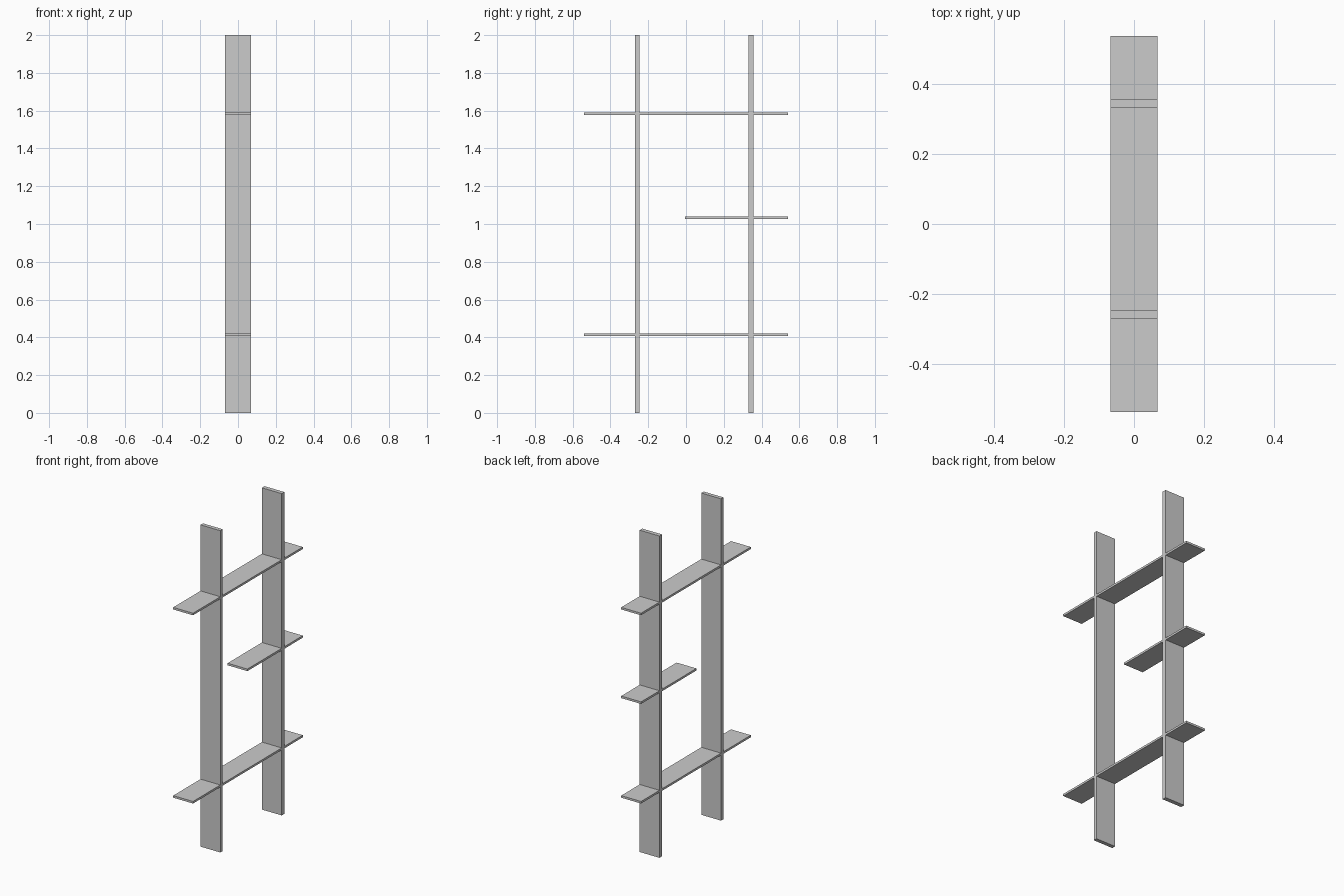
import bpy, bmesh

if "Cube" in bpy.data.objects:
    bpy.data.objects.remove(bpy.data.objects["Cube"])

HALF_DEPTH = 0.068      # half the board depth along x
END = 0.539             # shelf ends along y
SHELF_T = 0.013

# (name, y min, y max)
POSTS = [("left_post", -0.271, -0.247), ("right_post", 0.332, 0.358)]
# (name, centre height, y start, y end)
SHELVES = [("lower_shelf", 0.413, -END, END),
           ("middle_shelf", 1.032, -0.005, END),
           ("upper_shelf", 1.583, -END, END)]


def slotted_board(name, start, end, low, high, slots, side, upright):
    """Board running start..end, low..high thick, with half-depth slots cut from one edge."""
    edge = side * HALF_DEPTH
    outline = [(-edge, start), (edge, start)]
    for a, b in slots:
        outline += [(edge, a), (0, a), (0, b), (edge, b)]
    outline += [(edge, end), (-edge, end)]

    def place(x, along, across):
        return (x, across, along) if upright else (x, along, across)

    bm = bmesh.new()
    face = bm.faces.new([bm.verts.new(place(x, s, low)) for x, s in outline])
    extruded = bmesh.ops.extrude_face_region(bm, geom=[face])
    moved = [v for v in extruded["geom"] if isinstance(v, bmesh.types.BMVert)]
    bmesh.ops.translate(bm, verts=moved, vec=place(0, 0, high - low))
    if not face.is_valid or len(bm.faces) == len(outline) + 1:
        # close the starting side if the extrusion consumed it
        bm.verts.ensure_lookup_table()
        bmesh.ops.holes_fill(bm, edges=[e for e in bm.edges if e.is_boundary], sides=0)
    bmesh.ops.recalc_face_normals(bm, faces=bm.faces)
    mesh = bpy.data.meshes.new(name)
    bm.to_mesh(mesh)
    bm.free()
    obj = bpy.data.objects.new(name, mesh)
    bpy.context.collection.objects.link(obj)
    return obj


# Upright posts, slotted where shelves pass through
for name, y0, y1 in POSTS:
    slots = [(z - SHELF_T / 2, z + SHELF_T / 2)
             for _, z, a, b in SHELVES if a < y0 and y1 < b]
    slotted_board(name, 0, 2, y0, y1, slots, 1, True)

# Shelves, slotted from the opposite edge to interlock with the posts
for name, z, a, b in SHELVES:
    slots = [(y0, y1) for _, y0, y1 in POSTS if a < y0 and y1 < b]
    slotted_board(name, a, b, z - SHELF_T / 2, z + SHELF_T / 2, slots, -1, False)
